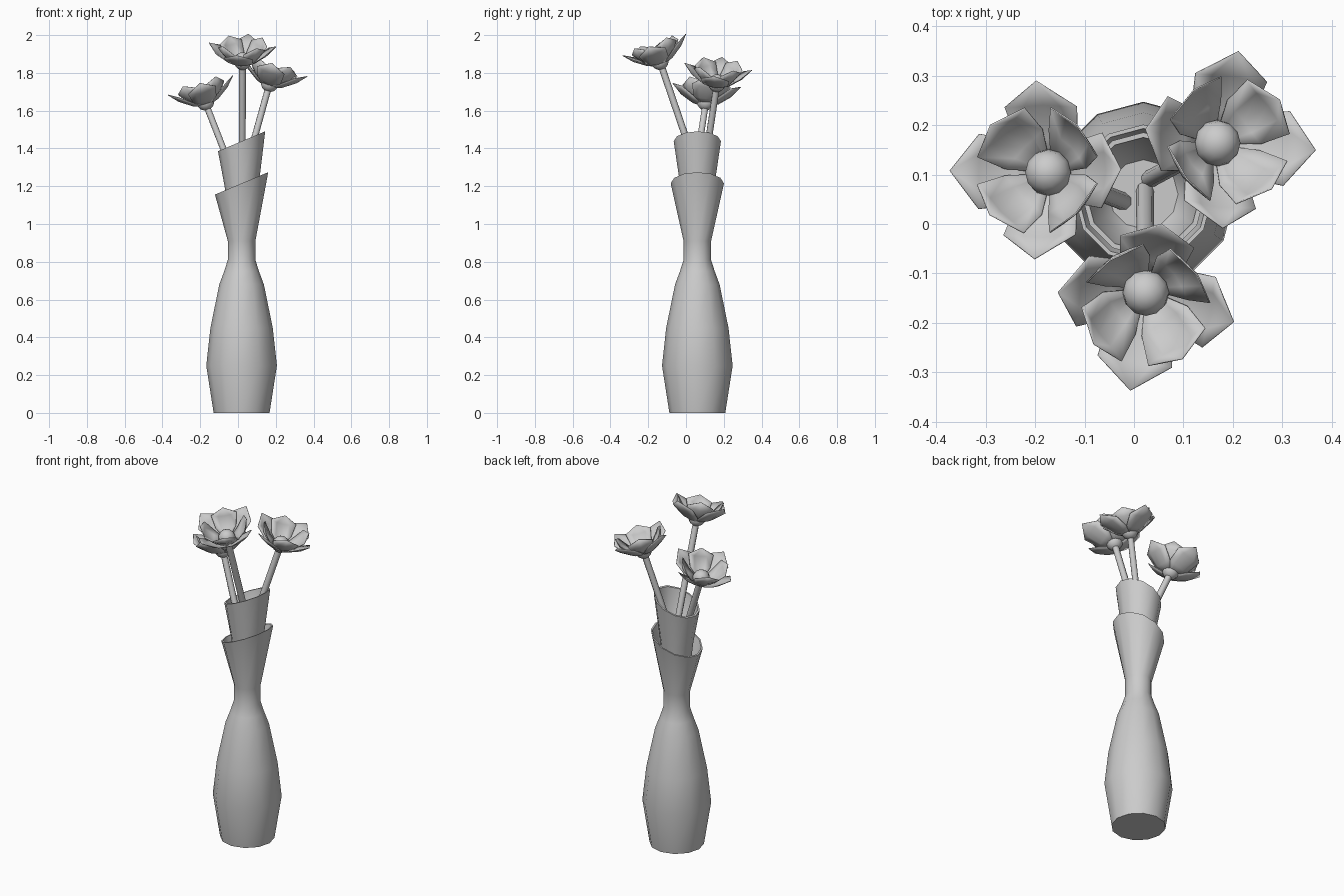
import bpy, bmesh, math
from mathutils import Vector, Matrix

cube = bpy.data.objects.get("Cube")
if cube:
    bpy.data.objects.remove(cube, do_unlink=True)

grey = bpy.data.materials.new("light_grey")
grey.use_nodes = True
grey.diffuse_color = (0.6, 0.6, 0.6, 1)
grey.node_tree.nodes["Principled BSDF"].inputs["Base Color"].default_value = (0.6, 0.6, 0.6, 1)

AXIS = Vector((0.019, 0.06, 0))
SIDES = 12


def finish(name, bm, angle=40):
    bmesh.ops.recalc_face_normals(bm, faces=bm.faces)
    mesh = bpy.data.meshes.new(name)
    bm.to_mesh(mesh)
    bm.free()
    mesh.materials.append(grey)
    obj = bpy.data.objects.new(name, mesh)
    bpy.context.collection.objects.link(obj)
    bpy.ops.object.select_all(action='DESELECT')
    obj.select_set(True)
    bpy.context.view_layer.objects.active = obj
    bpy.ops.object.shade_smooth_by_angle(angle=math.radians(angle))
    return obj


def lathe(name, profile, slope, slant_from):
    """Closed turned shape; points above slant_from are sheared along x."""
    bm = bmesh.new()
    rings = []
    for r, z in profile:
        ring = []
        for i in range(SIDES):
            a = math.tau * i / SIDES
            lift = slope * r * math.cos(a) if z > slant_from else 0
            ring.append(bm.verts.new(AXIS + Vector((r * math.cos(a), r * math.sin(a), z + lift))))
        rings.append(ring)
    for low, high in zip(rings, rings[1:]):
        for i in range(SIDES):
            j = (i + 1) % SIDES
            bm.faces.new((low[i], low[j], high[j], high[i]))
    bm.faces.new(rings[0])
    bm.faces.new(rings[-1])
    return finish(name, bm)


# Outer vase and the nested sleeve, each with a slanted hollow rim
lathe("outer_vase", [(0.148, 0), (0.187, 0.25), (0.165, 0.45), (0.118, 0.68), (0.092, 0.75),
                     (0.073, 0.81), (0.073, 0.91), (0.141, 1.215), (0.133, 1.215), (0.067, 0.93)],
      0.42, 1.1)
lathe("inner_sleeve", [(0.06, 0.93), (0.09, 1.2), (0.125, 1.438), (0.115, 1.438),
                       (0.092, 1.29), (0.07, 1.26)], 0.42, 1.3)


def stem(name, start, end):
    d = end - start
    bm = bmesh.new()
    place = Matrix.Translation((start + end) / 2) @ d.to_track_quat('Z', 'Y').to_matrix().to_4x4()
    bmesh.ops.create_cone(bm, cap_ends=True, segments=8, radius1=0.018, radius2=0.018,
                          depth=d.length, matrix=place)
    finish(name, bm, 50)


def petals(name, rows, tip_at, cup, turn, frame):
    """Four cupped pointed petals; rows hold radius, height and half width."""
    bm = bmesh.new()
    for k in range(4):
        spin = frame @ Matrix.Rotation(turn + k * math.pi / 2, 4, 'Z')
        grid = []
        for r, h, w in rows:
            rise = cup * w
            grid.append([bm.verts.new(spin @ Vector((r - rise * abs(s) * 0.4, s * w, h + rise * s * s)))
                         for s in (-1, -0.5, 0, 0.5, 1)])
        tip = bm.verts.new(spin @ Vector((tip_at[0], 0, tip_at[1])))
        for a, b in zip(grid, grid[1:]):
            for i in range(4):
                bm.faces.new((a[i], a[i + 1], b[i + 1], b[i]))
        for i in range(4):
            bm.faces.new((grid[-1][i], grid[-1][i + 1], tip))
    obj = finish(name, bm, 60)
    solid = obj.modifiers.new("thickness", 'SOLIDIFY')
    solid.thickness = 0.003
    solid.offset = 0


OUTER = [(0.015, -0.005, 0.015), (0.07, 0.015, 0.064), (0.135, 0.06, 0.076)]
INNER = [(0.018, 0, 0.014), (0.072, 0.022, 0.056), (0.117, 0.075, 0.07)]

# Flowers: base point, facing axis, turn in degrees, stem foot
flowers = {
    "left": ((0.163, 0.162, 1.728), (0.31, 0.08, 1), -6, (0.03, 0.09, 1.25)),
    "right": ((-0.168, 0.103, 1.63), (-0.3, 0.06, 1), 0, (-0.02, 0.045, 1.25)),
    "front": ((0.024, -0.133, 1.845), (0, -0.34, 1), -10, (0.022, 0.07, 1.25)),
}
for side, (base, axis, turn, foot) in flowers.items():
    base, axis = Vector(base), Vector(axis).normalized()
    tilt = Vector((0, 0, 1)).rotation_difference(axis).to_matrix().to_4x4()
    frame = Matrix.Translation(base) @ tilt
    turn = math.radians(turn)
    stem(side + "_stem", Vector(foot), base)
    petals(side + "_outer_petals", OUTER, (0.18, 0.11), 0.2, turn, frame)
    petals(side + "_inner_petals", INNER, (0.128, 0.125), 0.3, turn + math.pi / 4, frame)
    bm = bmesh.new()
    bmesh.ops.create_uvsphere(bm, u_segments=12, v_segments=8, radius=0.047,
                              matrix=frame @ Matrix.Translation((0, 0, 0.018)))
    finish(side + "_flower_core", bm, 60)
